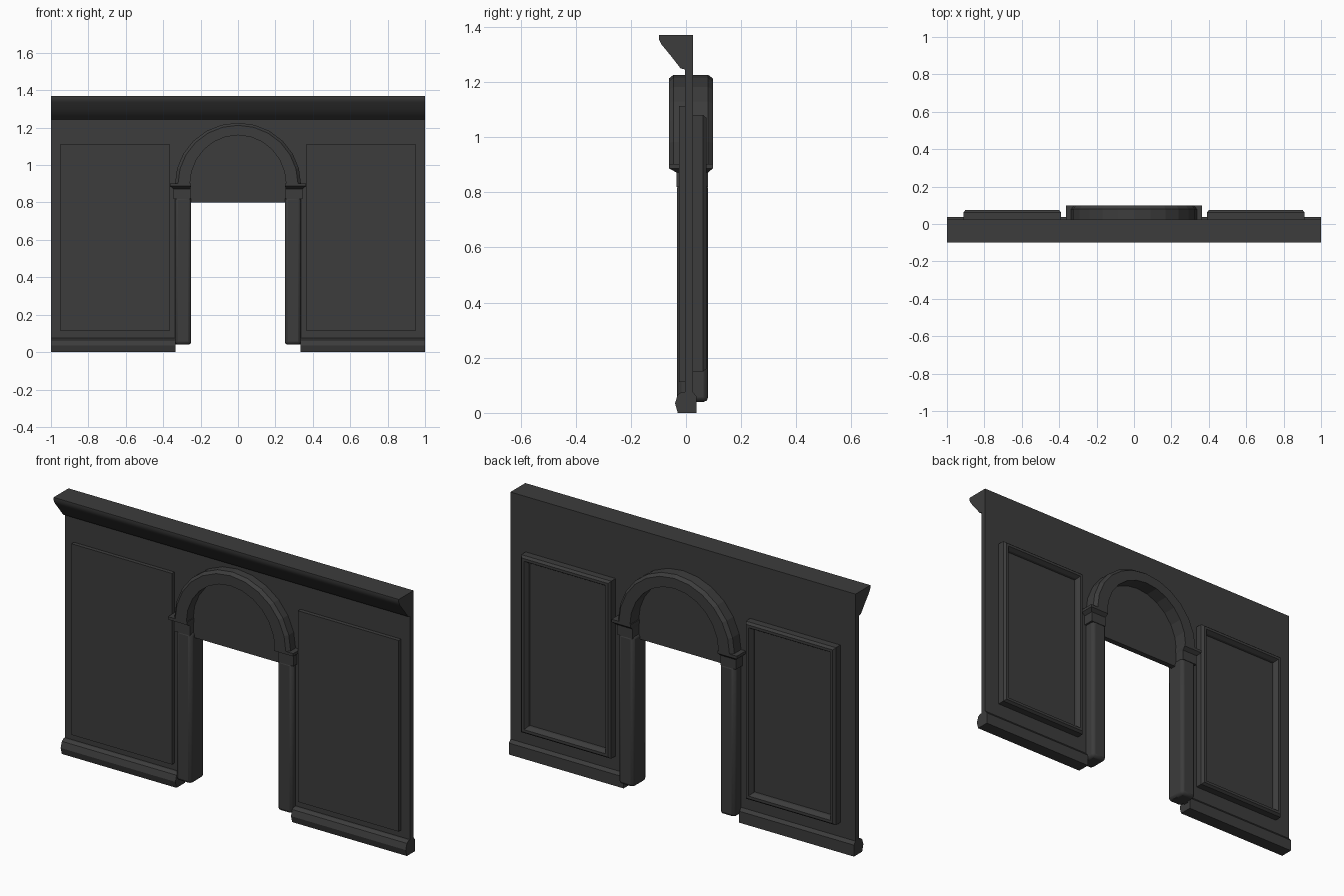
import bpy, bmesh
from math import sin, cos, pi

cube = bpy.data.objects.get("Cube")
if cube:
    bpy.data.objects.remove(cube, do_unlink=True)

# Single dark stone colour
stone = bpy.data.materials.new("dark_stone")
stone.use_nodes = True
stone.diffuse_color = (0.045, 0.045, 0.045, 1)
stone.node_tree.nodes["Principled BSDF"].inputs["Base Color"].default_value = (0.045, 0.045, 0.045, 1)


def loft(name, rings, closed=False, bevel=0, mirror=False, smooth=False):
    """Skin a list of equal-length rings; cap the ends unless closed."""
    bm = bmesh.new()
    loops = [[bm.verts.new(p) for p in ring] for ring in rings]
    n = len(loops[0])
    pairs = list(zip(loops, loops[1:]))
    if closed:
        pairs.append((loops[-1], loops[0]))
    else:
        bm.faces.new(loops[0])
        bm.faces.new(loops[-1][::-1])
    for a, b in pairs:
        for i in range(n):
            j = (i + 1) % n
            bm.faces.new((a[i], b[i], b[j], a[j]))
    bmesh.ops.recalc_face_normals(bm, faces=bm.faces)
    mesh = bpy.data.meshes.new(name)
    bm.to_mesh(mesh)
    bm.free()
    mesh.materials.append(stone)
    obj = bpy.data.objects.new(name, mesh)
    bpy.context.collection.objects.link(obj)
    if bevel:
        mod = obj.modifiers.new("Bevel", "BEVEL")
        mod.width = bevel
        mod.segments = 2
    if mirror:
        obj.modifiers.new("Mirror", "MIRROR")
    if smooth:
        bpy.ops.object.select_all(action="DESELECT")
        obj.select_set(True)
        bpy.context.view_layer.objects.active = obj
        bpy.ops.object.shade_smooth_by_angle(angle=pi / 5)
    return obj


def rect(x0, x1, y0, y1, z):
    return [(x0, y0, z), (x1, y0, z), (x1, y1, z), (x0, y1, z)]


def box(name, x0, x1, y0, y1, z0, z1, **kw):
    return loft(name, [rect(x0, x1, y0, y1, z0), rect(x0, x1, y0, y1, z1)], **kw)


def moulding(name, profile, x0, x1, **kw):
    """Run a (y, z) profile along x."""
    return loft(name, [[(x, y, z) for y, z in profile] for x in (x0, x1)], **kw)


# Wall with doorway
W0, W1 = -0.004, 0.025
outline = [(-1, 0.04), (-1, 1.37), (1, 1.37), (1, 0.04),
           (0.26, 0.04), (0.26, 0.8), (-0.26, 0.8), (-0.26, 0.04)]
loft("wall", [[(x, y, z) for x, z in outline] for y in (W0, W1)])

# Cornice along the front top
moulding("cornice", [(0.025, 1.37), (-0.098, 1.37), (-0.098, 1.355), (-0.088, 1.335),
                     (-0.055, 1.295), (-0.02, 1.25), (-0.004, 1.245), (0.0, 1.3)], -1, 1, smooth=True)

# Skirting, both faces
moulding("skirting", [(0.038, 0), (-0.03, 0), (-0.04, 0.035), (-0.03, 0.066),
                      (-0.015, 0.076), (0.025, 0.076), (0.038, 0.06)],
         0.335, 1, mirror=True)

# Raised front panels
box("front_panel", 0.365, 0.948, -0.025, 0.0, 0.112, 1.113, mirror=True)

# Back panels and their moulded frames
box("back_panel", 0.42, 0.88, 0.02, 0.042, 0.18, 1.05, mirror=True)


def frame_ring(inset, y):
    x0, x1, z0, z1 = 0.39 + inset, 0.912 - inset, 0.15 + inset, 1.08 - inset
    return [(x0, y, z0), (x1, y, z0), (x1, y, z1), (x0, y, z1)]


loft("back_frame", [frame_ring(i, y) for i, y in
                    ((0, 0.02), (0, 0.062), (0.01, 0.074), (0.024, 0.074), (0.036, 0.055), (0.04, 0.02))],
     closed=True, mirror=True)

# Door jambs
box("jamb", 0.25, 0.337, -0.033, 0.08, 0.04, 0.83, bevel=0.016, mirror=True, smooth=True)

# Capitals under the arch
loft("capital", [rect(0.255, 0.345, -0.035, 0.08, 0.82),
                 rect(0.255, 0.345, -0.035, 0.08, 0.872),
                 rect(0.252, 0.363, -0.062, 0.098, 0.887),
                 rect(0.252, 0.363, -0.062, 0.098, 0.902)], mirror=True)

# Faceted arch with chamfered outer edges
rings = []
SEGMENTS = 12
section = [(0, -0.062), (0.8, -0.062), (1, -0.045), (1, 0.08), (0.8, 0.098), (0, 0.098)]
for k in range(SEGMENTS + 1):
    a = pi * k / SEGMENTS
    rings.append([((0.257 + 0.08 * t) * cos(a), y, 0.898 + (0.262 + 0.066 * t) * sin(a))
                  for t, y in section])
loft("arch", rings)
